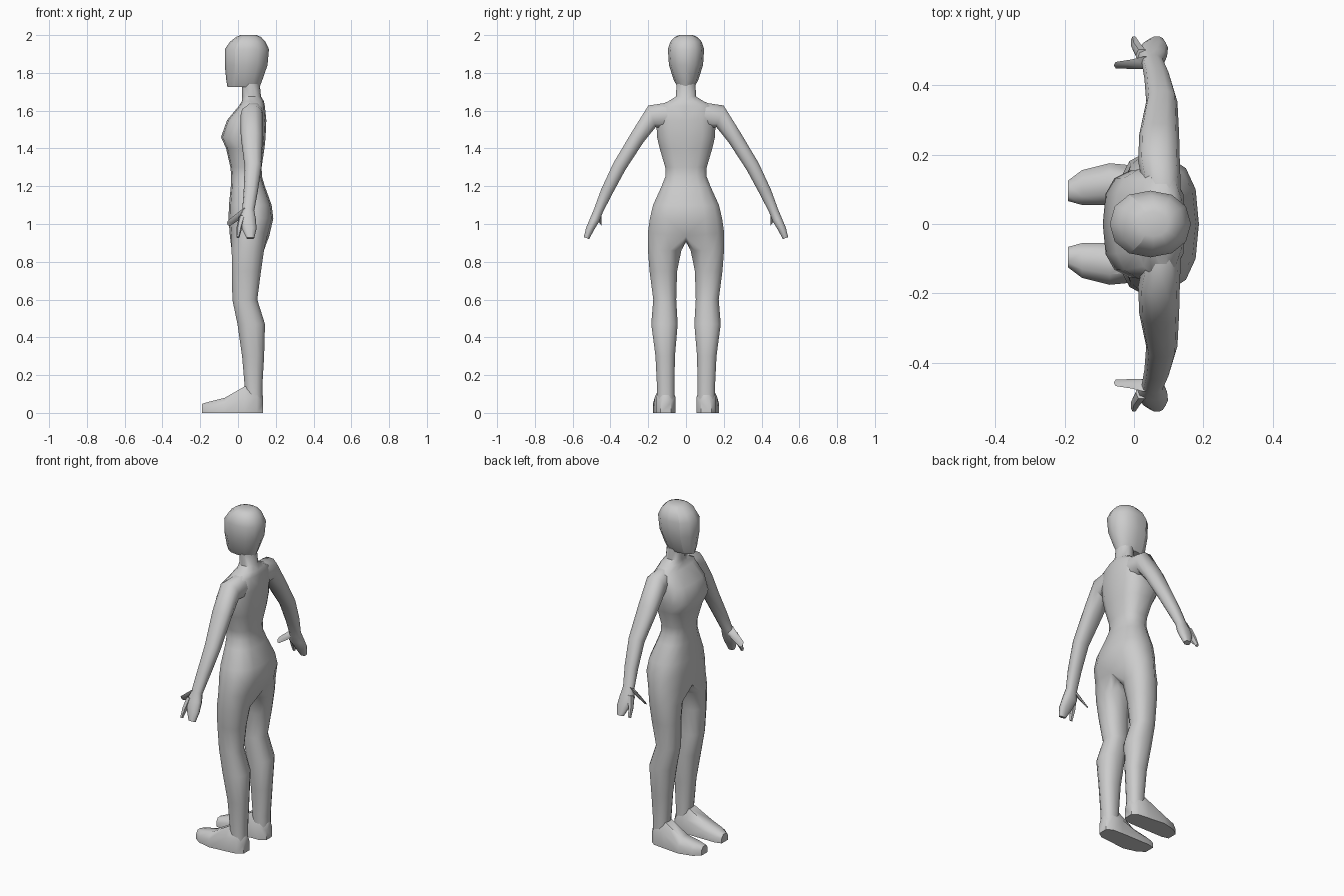
import bpy, bmesh, math

if "Cube" in bpy.data.objects:
    bpy.data.objects.remove(bpy.data.objects["Cube"])


def spow(v, p):
    return math.copysign(abs(v) ** p, v)


def finish(bm, name, mirror=True, angle=50):
    bmesh.ops.recalc_face_normals(bm, faces=bm.faces)
    me = bpy.data.meshes.new(name)
    bm.to_mesh(me)
    bm.free()
    ob = bpy.data.objects.new(name, me)
    bpy.context.collection.objects.link(ob)
    bpy.ops.object.select_all(action='DESELECT')
    ob.select_set(True)
    bpy.context.view_layer.objects.active = ob
    bpy.ops.object.shade_smooth_by_angle(angle=math.radians(angle))
    if mirror:
        m = ob.modifiers.new("mirror", 'MIRROR')
        m.use_axis = (False, True, False)
        m.use_clip = True
        m.merge_threshold = 0.0005
    return ob


def bridge(bm, a, b, closed=True):
    n = len(a)
    for i in range(n if closed else n - 1):
        j = (i + 1) % n
        bm.faces.new((a[i], a[j], b[j], b[i]))


def loft(name, rings, mirror=True, angle=50):
    bm = bmesh.new()
    vs = [[bm.verts.new(p) for p in r] for r in rings]
    for a, b in zip(vs, vs[1:]):
        bridge(bm, a, b)
    bm.faces.new(vs[0])
    bm.faces.new(vs[-1])
    return finish(bm, name, mirror, angle)


def ring(ay, az, by, bz, x0, x1, n=10, p=0.85):
    # Cross-section between side points a and b (y, z), spanning x0..x1
    pts = []
    for i in range(n):
        t = 2 * math.pi * i / n
        s, c = spow(math.sin(t), p), spow(math.cos(t), p)
        pts.append(((x0 + x1) / 2 - c * (x1 - x0) / 2,
                    (ay + by) / 2 + s * (ay - by) / 2,
                    (az + bz) / 2 + s * (az - bz) / 2))
    return pts


# Torso and legs: one half, open on the centre line, then mirrored
torso = [  # z, half width, front x, back x, squareness
    (1.74, .052, .02, .115, 1), (1.675, .054, .022, .122, 1),
    (1.65, .095, .02, .137, .9), (1.625, .15, .005, .142, .85),
    (1.55, .160, -.058, .15, .75), (1.46, .156, -.09, .146, .7),
    (1.40, .142, -.063, .14, .75), (1.30, .112, -.04, .125, .8),
    (1.25, .112, -.036, .127, .8), (1.20, .132, -.038, .142, .8),
    (1.10, .178, -.048, .178, .8), (1.03, .195, -.05, .187, .8)]
legs = [  # z, inner y, outer y, front x, back x
    (.86, .022, .204, -.036, .14), (.75, .045, .195, -.034, .124),
    (.60, .05, .175, -.032, .104), (.47, .042, .186, -.005, .145),
    (.30, .057, .163, .02, .14), (.14, .06, .155, .034, .13),
    (.03, .06, .155, .04, .13)]
bm = bmesh.new()
prev = None
for z, w, x0, x1, p in torso:
    cur = []
    for i in range(8):
        t = math.pi * i / 7
        s = 0 if i in (0, 7) else math.sin(t) ** p
        cur.append(bm.verts.new(((x0 + x1) / 2 - spow(math.cos(t), p) * (x1 - x0) / 2, w * s, z)))
    if prev:
        bridge(bm, prev, cur, False)
    else:
        bm.faces.new(cur)
    prev = cur
# Crotch ring joins the half torso to a full leg ring
x0, x1 = -.043, .165
hip = []
for i in range(8):
    t = math.pi * i / 7
    s = 0 if i in (0, 7) else math.sin(t) ** .8
    hip.append(bm.verts.new(((x0 + x1) / 2 - spow(math.cos(t), .8) * (x1 - x0) / 2, .206 * s, .935 + .02 * s)))
bridge(bm, prev, hip, False)
hip += [bm.verts.new((x, 0, z)) for x, z in ((.125, .915), (.08, .905), (.04, .905), (0, .915))]
prev = hip
for z, y0, y1, x0, x1 in legs:
    cur = []
    for i in range(12):
        t = math.radians(-15 + 30 * i)
        cur.append(bm.verts.new(((x0 + x1) / 2 - spow(math.cos(t), .85) * (x1 - x0) / 2,
                                 (y0 + y1) / 2 + spow(math.sin(t), .85) * (y1 - y0) / 2, z)))
    bridge(bm, prev, cur)
    prev = cur
bm.faces.new(prev)
finish(bm, "torso_and_legs")

# Arms with mitten hands
loft("arm", [ring(*r) for r in (
    (.10, 1.645, .08, 1.50, .03, .135), (.20, 1.63, .160, 1.51, .012, .132),
    (.29, 1.485, .225, 1.43, .015, .13), (.385, 1.325, .32, 1.285, .035, .125),
    (.45, 1.185, .388, 1.16, .03, .105), (.488, 1.08, .44, 1.06, .022, .086),
    (.507, 1.035, .457, 1.015, .005, .095), (.53, .98, .485, .97, .02, .098),
    (.541, .93, .512, .92, .045, .086))])

# Forefinger and thumb
loft("finger", [ring(*r, 6) for r in (
    (.505, 1.045, .465, 1.035, .005, .04), (.525, .985, .497, .975, -.008, .022),
    (.541, .935, .525, .925, -.008, .008))])
loft("thumb", [ring(*r, 6) for r in (
    (.485, 1.085, .445, 1.06, .02, .06), (.475, 1.055, .445, 1.025, -.02, .025),
    (.468, 1.02, .447, .99, -.058, -.035))])

# Feet
feet = [  # x, inner y, outer y, height
    (.132, .08, .135, .09), (.10, .057, .158, .14), (.035, .055, .165, .14),
    (-.07, .055, .175, .08), (-.15, .055, .155, .06), (-.19, .066, .125, .048)]
loft("foot", [[(x, y0, 0), (x, y0, h * .6), (x, y0 + (y1 - y0) * .25, h),
               (x, y1 - (y1 - y0) * .25, h), (x, y1, h * .6), (x, y1, 0)]
              for x, y0, y1, h in feet])

# Head, with a hard line around the face
heads = [  # z, half width, front x, back x
    (1.726, .045, -.056, .115), (1.76, .064, -.062, .128), (1.84, .09, -.07, .156),
    (1.925, .096, -.07, .164), (1.965, .083, -.042, .145),
    (1.99, .06, -.01, .122), (2.0, .036, .012, .098)]
head = loft("head", [ring(w, z, -w, z, a, b, 12, .92) for z, w, a, b in heads], False)
for e in head.data.edges:
    i, j = e.vertices
    if abs(i - j) == 12 and i % 12 in (2, 10):
        e.use_edge_sharp = True
